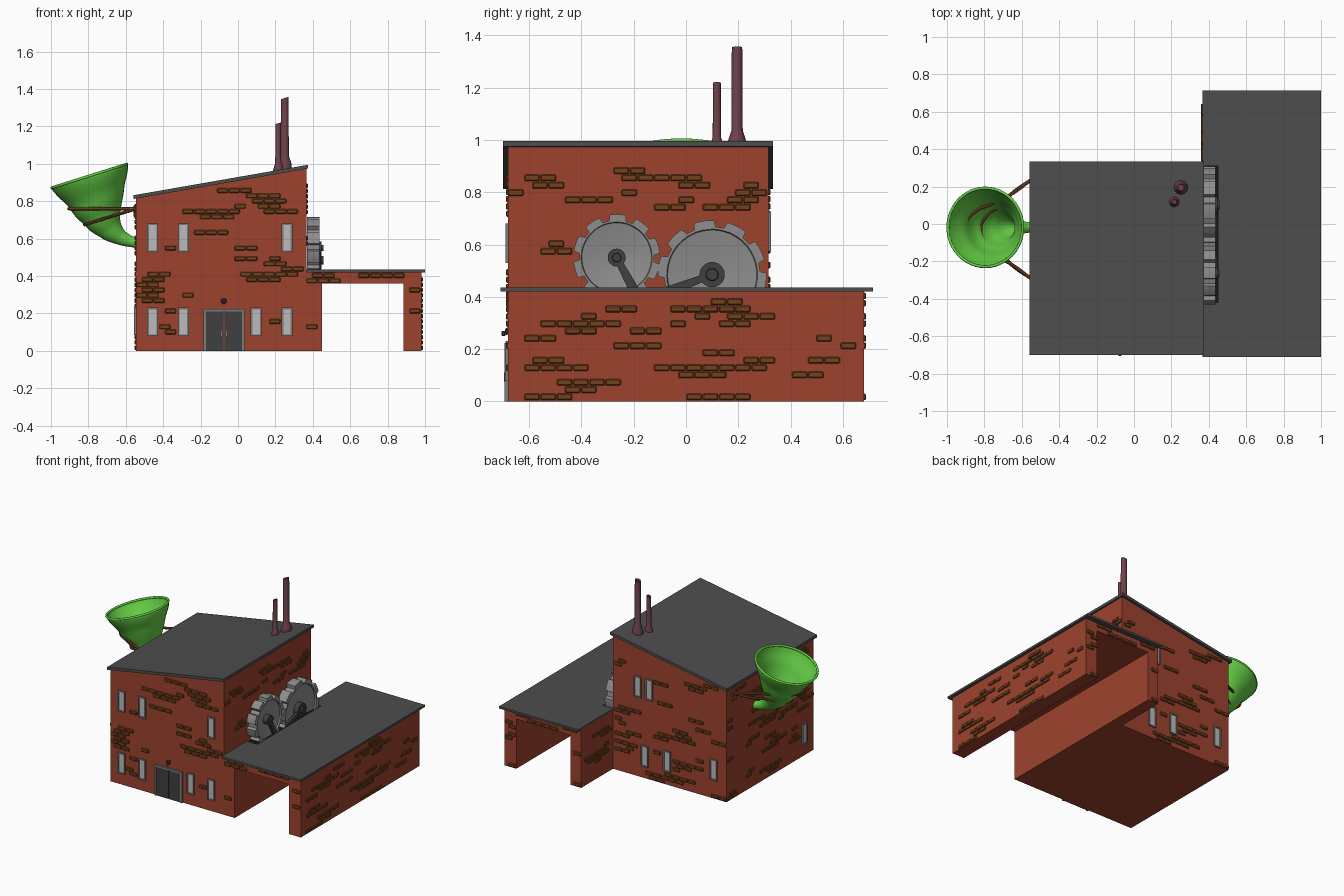
import bpy, bmesh, math, random
from mathutils import Vector

if "Cube" in bpy.data.objects:
    bpy.data.objects.remove(bpy.data.objects["Cube"])

random.seed(7)


def material(name, r, g, b):
    m = bpy.data.materials.new(name)
    m.diffuse_color = (r, g, b, 1)
    m.use_nodes = True
    m.node_tree.nodes["Principled BSDF"].inputs["Base Color"].default_value = m.diffuse_color
    return m


RED = material("red_wall", .34, .055, .027)
BRICK = material("brown_brick", .17, .052, .012)
ROOF = material("roof_grey", .075, .075, .075)
GREEN = material("horn_green", .13, .62, .06)
WOOD = material("bracket_brown", .2, .07, .025)
PIPE = material("pipe_mauve", .15, .055, .068)
GEAR = material("gear_grey", .27, .27, .27)
DARK = material("dark_metal", .05, .05, .05)
BLACK = material("slot_black", .008, .008, .008)
FRAME = material("frame_grey", .2, .2, .2)
GLASS = material("window_pale", .5, .5, .5)


def finish(name, bm, mat, smooth=None):
    bmesh.ops.recalc_face_normals(bm, faces=bm.faces)
    me = bpy.data.meshes.new(name)
    bm.to_mesh(me)
    bm.free()
    ob = bpy.data.objects.new(name, me)
    bpy.context.collection.objects.link(ob)
    me.materials.append(mat)
    if smooth:
        bpy.ops.object.select_all(action='DESELECT')
        ob.select_set(True)
        bpy.context.view_layer.objects.active = ob
        bpy.ops.object.shade_smooth_by_angle(angle=math.radians(smooth))
    return ob


def loft(name, rings, mat, smooth=35):
    bm = bmesh.new()
    vs = [[bm.verts.new(p) for p in r] for r in rings]
    n = len(vs[0])
    for a, b in zip(vs, vs[1:]):
        for i in range(n):
            j = (i + 1) % n
            bm.faces.new((a[i], a[j], b[j], b[i]))
    bm.faces.new(vs[0])
    bm.faces.new(vs[-1])
    return finish(name, bm, mat, smooth)


def prism(name, pts, axis, lo, hi, mat):
    place = {'x': lambda p, d: (d, p[0], p[1]), 'y': lambda p, d: (p[0], d, p[1]),
             'z': lambda p, d: (p[0], p[1], d)}[axis]
    return loft(name, [[place(p, d) for p in pts] for d in (lo, hi)], mat, None)


def boxes(name, items, mat, bevel=0):
    bm = bmesh.new()
    for x0, x1, y0, y1, z0, z1 in items:
        for v in bmesh.ops.create_cube(bm, size=1)['verts']:
            v.co = ((x0 + x1) / 2 + v.co.x * abs(x1 - x0), (y0 + y1) / 2 + v.co.y * abs(y1 - y0),
                    (z0 + z1) / 2 + v.co.z * abs(z1 - z0))
    ob = finish(name, bm, mat)
    if bevel:
        md = ob.modifiers.new("bevel", 'BEVEL')
        md.width, md.segments = bevel, 1
    return ob


# Wall frames: (axis of normal, wall position, outward sign)
FRONT, BACK, LEFT = ('y', -.68, -1), ('y', .315, 1), ('x', -.545, -1)
RIGHT, WING_OUT = ('x', .365, 1), ('x', .98, 1)
WING_BACK, WING_IN = ('y', .68, 1), ('x', .365, -1)


def on_wall(wall, u0, u1, v0, v1, d0, d1):
    axis, pos, s = wall
    a, b = pos + s * d0, pos + s * d1
    return (a, b, u0, u1, v0, v1) if axis == 'x' else (u0, u1, a, b, v0, v1)


# Main block, side wing arch and roofs
prism("main_walls", [(-.545, 0), (.365, 0), (.365, .977), (-.545, .818)], 'y', -.68, .315, RED)
prism("main_roof", [(-.56, .812), (.375, .975), (.375, .995), (-.56, .832)], 'y', -.70, .333, ROOF)
prism("wing_arch", [(.365, 0), (.45, 0), (.45, .36), (.885, .36), (.885, 0), (.98, 0),
                    (.98, .421), (.365, .421)], 'y', -.68, .68, RED)
prism("wing_roof", [(.365, -.71), (1, -.71), (1, .715), (.365, .715), (.365, .31), (.45, .31),
                    (.45, -.42), (.365, -.42)], 'z', .42, .435, ROOF)
boxes("gear_slot", [(.366, .451, -.421, .311, .415, .424)], BLACK)


# Windows
def window(name, wall, u, v, w=.058, h=.152):
    u0, u1, v0, v1, t = u - w / 2, u + w / 2, v - h / 2, v + h / 2, .009
    bars = [(u0, u0 + t, v0, v1), (u1 - t, u1, v0, v1), (u0, u1, v0, v0 + t), (u0, u1, v1 - t, v1)]
    boxes(name + "_frame", [on_wall(wall, *b, -.005, .01) for b in bars], FRAME)
    boxes(name + "_pane", [on_wall(wall, u0 + t, u1 - t, v0 + t, v1 - t, -.005, .004)], GLASS)
    return (u0, u1, v0, v1)


def window_set(name, wall, spots):
    return [window(f"{name}_window_{i}", wall, *s) for i, s in enumerate(spots)]


front_gaps = window_set("front", FRONT, [(-.457, .605), (-.292, .605), (.262, .605), (-.457, .155),
                                         (-.292, .155), (.097, .155), (.262, .155)])
back_gaps = window_set("back", BACK, [(.165, .65), (.075, .65), (.11, .16), (-.07, .17), (-.445, .21)])
left_gaps = window_set("left", LEFT, [(-.575, .16)])

# Double door with frame, handles and lamp
boxes("door_frame", [on_wall(FRONT, *b, -.005, .014) for b in
                     [(-.185, -.172, 0, .223), (.022, .035, 0, .223), (-.185, .035, .21, .223)]], FRAME)
boxes("door_leaves", [on_wall(FRONT, -.172, -.077, 0, .21, 0, .007),
                      on_wall(FRONT, -.073, .022, 0, .21, 0, .007)], DARK)
boxes("door_handles", [on_wall(FRONT, u - .004, u + .004, .075, .11, .005, .016) for u in (-.09, -.06)], GLASS)
boxes("door_lamp", [on_wall(FRONT, -.09, -.062, .255, .28, 0, .012),
                    on_wall(FRONT, -.084, -.068, .25, .27, .01, .026)], DARK, .004)


# Raised bricks in scattered running-bond clusters
def bricks(name, wall, u0, u1, v0, v1, count, gaps=(), top=lambda u: 9):
    w, h, used = .062, .028, set()
    for _ in range(count):
        col, row = random.randrange(int((u1 - u0) / w) + 1), random.randrange(int((v1 - v0) / h))
        for k in range(random.choice((1, 1, 2, 2))):
            start = col + random.choice((-1, 0, 0))
            used.update((start + i, row + k) for i in range(random.choice((1, 2, 2, 3))))
    items = []
    for c, r in sorted(used):
        a, z = u0 + c * w + (r % 2) * w / 2, v0 + r * h
        b, t = a + w - .003, z + h - .003
        if a < u0 or b > u1 or t > v1 or t > min(top(a), top(b)):
            continue
        if any(a < g[1] + .005 and b > g[0] - .005 and z < g[3] + .005 and t > g[2] - .005 for g in gaps):
            continue
        items.append(on_wall(wall, a, b, z, t, -.004, .008))
    boxes(name, items, BRICK, .004)


slope = lambda x: .805 + .174 * (x + .545)
door_gap = [(-.19, .04, 0, .29)]
bricks("front_bricks", FRONT, -.545, .365, .005, .96, 36, front_gaps + door_gap, slope)
bricks("back_bricks", BACK, -.545, .365, .005, .96, 36, back_gaps, slope)
bricks("left_bricks", LEFT, -.68, .315, .005, .80, 36, left_gaps)
bricks("right_bricks", RIGHT, -.68, .315, .45, .96, 20, [(-.43, .31, .4, .7)])
bricks("wing_outer_bricks", WING_OUT, -.68, .68, .005, .415, 30)
bricks("wing_inner_bricks", WING_IN, .335, .68, .005, .415, 7)
bricks("lintel_front_bricks", FRONT, .365, .98, .363, .42, 5)
bricks("lintel_back_bricks", WING_BACK, .365, .98, .363, .42, 5)
for label, wall in (("front", FRONT), ("back", WING_BACK)):
    bricks("pillar_bricks_" + label, wall, .365, .45, .005, .36, 3)
    bricks("post_bricks_" + label, wall, .885, .98, .005, .36, 3)


# Dished gears with hub and crank arm
def gear(name, y, z, r, root, hub, arm, turn, teeth=10):
    angles, radii = [], []
    for i in range(teeth):
        for f, rad in ((0, r), (.2, r), (.4, r), (.6, r), (.66, root), (.80, root), (.94, root)):
            angles.append((i + f) * math.tau / teeth + turn)
            radii.append(rad)

    def ring(x, rads):
        return [(x, y + q * math.cos(a), z + q * math.sin(a)) for a, q in zip(angles, rads)]
    flat = lambda q: [q] * len(angles)
    loft(name, [ring(.37, radii), ring(.437, radii), ring(.437, flat(root * .95)),
                ring(.427, flat(root * .93)), ring(.405, flat(.02))], GEAR)
    loft(name + "_hub", [ring(.40, flat(hub)), ring(.446, flat(hub)), ring(.446, flat(hub * .5)),
                         ring(.457, flat(hub * .45))], DARK)
    d = Vector((arm[0] - y, arm[1] - z))
    n = Vector((-d.y, d.x)).normalized()
    c = Vector((y, z))
    prism(name + "_crank", [c + n * .012, c + d + n * .02, c + d - n * .02, c - n * .012], 'x', .425, .443, DARK)


gear("small_gear", -.265, .55, .166, .143, .034, (-.19, .41), .1)
gear("large_gear", .1, .485, .208, .183, .048, (-.07, .42), .28)


# Roof chimneys, following the roof slope
def chimney(name, x, y, profile):
    rings = []
    for r, z in profile:
        rings.append([(x + r * math.cos(a), y + r * math.sin(a), z + .3 * r * math.cos(a))
                      for a in (i * math.tau / 20 for i in range(20))])
    loft(name, rings, PIPE)


chimney("tall_chimney", .25, .195, [(.036, .955), (.037, .985), (.032, 1.005), (.022, 1.035), (.02, 1.352),
                                    (.014, 1.352), (.014, 1.30)])
chimney("short_chimney", .215, .118, [(.026, .95), (.027, .975), (.023, .988), (.016, 1.01), (.015, 1.217),
                                      (.010, 1.217), (.010, 1.17)])


# Swept tubes: horn and bracket loops
def tube(name, pts, radii, mat, res=8):
    cu = bpy.data.curves.new(name, 'CURVE')
    cu.dimensions, cu.bevel_depth, cu.bevel_resolution, cu.resolution_u = '3D', 1, res, 8
    s = cu.splines.new('BEZIER')
    s.bezier_points.add(len(pts) - 1)
    s.radius_interpolation = 'CARDINAL'
    for bp, p, r in zip(s.bezier_points, pts, radii):
        bp.co, bp.radius = p, r
        bp.handle_left_type = bp.handle_right_type = 'AUTO'
    cu.use_fill_caps = False
    ob = bpy.data.objects.new(name, cu)
    bpy.context.collection.objects.link(ob)
    cu.materials.append(mat)
    bpy.ops.object.select_all(action='DESELECT')
    ob.select_set(True)
    bpy.context.view_layer.objects.active = ob
    bpy.ops.object.convert(target='MESH')
    bpy.ops.object.shade_smooth_by_angle(angle=math.radians(40))
    return bpy.context.view_layer.objects.active


HY = -.018
horn = tube("horn", [(x, HY, z) for x, z in ((-.795, .935), (-.768, .845), (-.738, .75), (-.70, .675),
                                             (-.65, .622), (-.59, .59), (-.54, .578))],
            (.212, .166, .122, .08, .048, .029, .024), GREEN, 14)
md = horn.modifiers.new("shell", 'SOLIDIFY')
md.thickness, md.offset = .008, 0
bpy.ops.mesh.primitive_torus_add(major_radius=.21, minor_radius=.008, major_segments=48, minor_segments=8,
                                 location=(-.795, HY, .935), rotation=(0, -.305, 0))
rim = bpy.context.object
rim.name = "horn_rim"
rim.data.materials.append(GREEN)
bpy.ops.object.shade_smooth_by_angle(angle=math.radians(60))

for label, drop, reach in (("upper", 0, -.905), ("lower", .085, -.82)):
    half = [(-.545, .268), (-.66, .185), (-.75 if not drop else -.71, .14 if not drop else .125),
            (reach + .045, .085)]
    path = half + [(reach, 0)] + [(x, -y) for x, y in reversed(half)]
    pts = [(x, HY - .01 + y, .76 - drop * (x + .545) / (reach + .545)) for x, y in path]
    tube(label + "_bracket_loop", pts, [.009] * len(pts), WOOD, 2)
boxes("bracket_plates", [on_wall(LEFT, y - .022, y + .022, .715, .78, -.004, .014)
                         for y in (HY - .278, HY + .258)], WOOD, .004)
